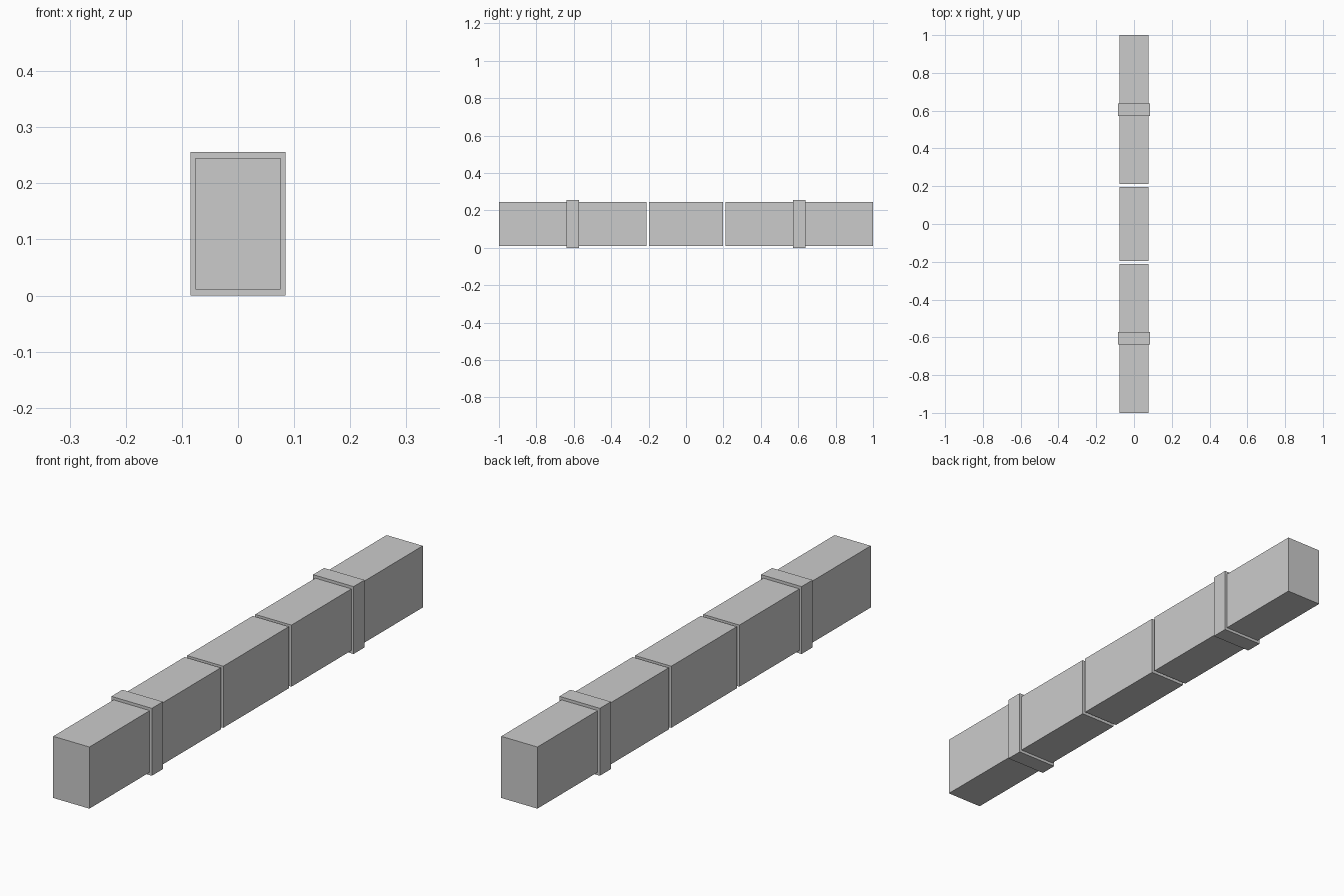
import bpy

cube = bpy.data.objects.get("Cube")
if cube:
    bpy.data.objects.remove(cube, do_unlink=True)

GREY = (0.6, 0.6, 0.6, 1.0)
grey = bpy.data.materials.new("plain_grey")
grey.use_nodes = True
grey.diffuse_color = GREY
grey.node_tree.nodes["Principled BSDF"].inputs["Base Color"].default_value = GREY

HEIGHT = 0.256
BEAM_SIZE = (0.152, 0.234)   # width, height of the beam
BAND_SIZE = (0.17, HEIGHT)   # width, height of the bands


def block(name, y0, y1, size):
    """Flat-sided box spanning y0 to y1, centred on the beam axis."""
    bpy.ops.mesh.primitive_cube_add(size=1, location=(0, (y0 + y1) / 2, HEIGHT / 2))
    obj = bpy.context.object
    obj.name = name
    obj.scale = (size[0], y1 - y0, size[1])
    bpy.ops.object.transform_apply(location=False, rotation=False, scale=True)
    obj.data.materials.append(grey)
    return obj


# Short middle section, separated from the ends by narrow gaps
block("middle_beam", -0.197, 0.197, BEAM_SIZE)

# Long end sections, each wrapped by a raised band
for side, label in ((-1, "front"), (1, "back")):
    block(label + "_beam", *sorted((side * 0.212, side)), BEAM_SIZE)
    block(label + "_band", *sorted((side * 0.572, side * 0.638)), BAND_SIZE)
